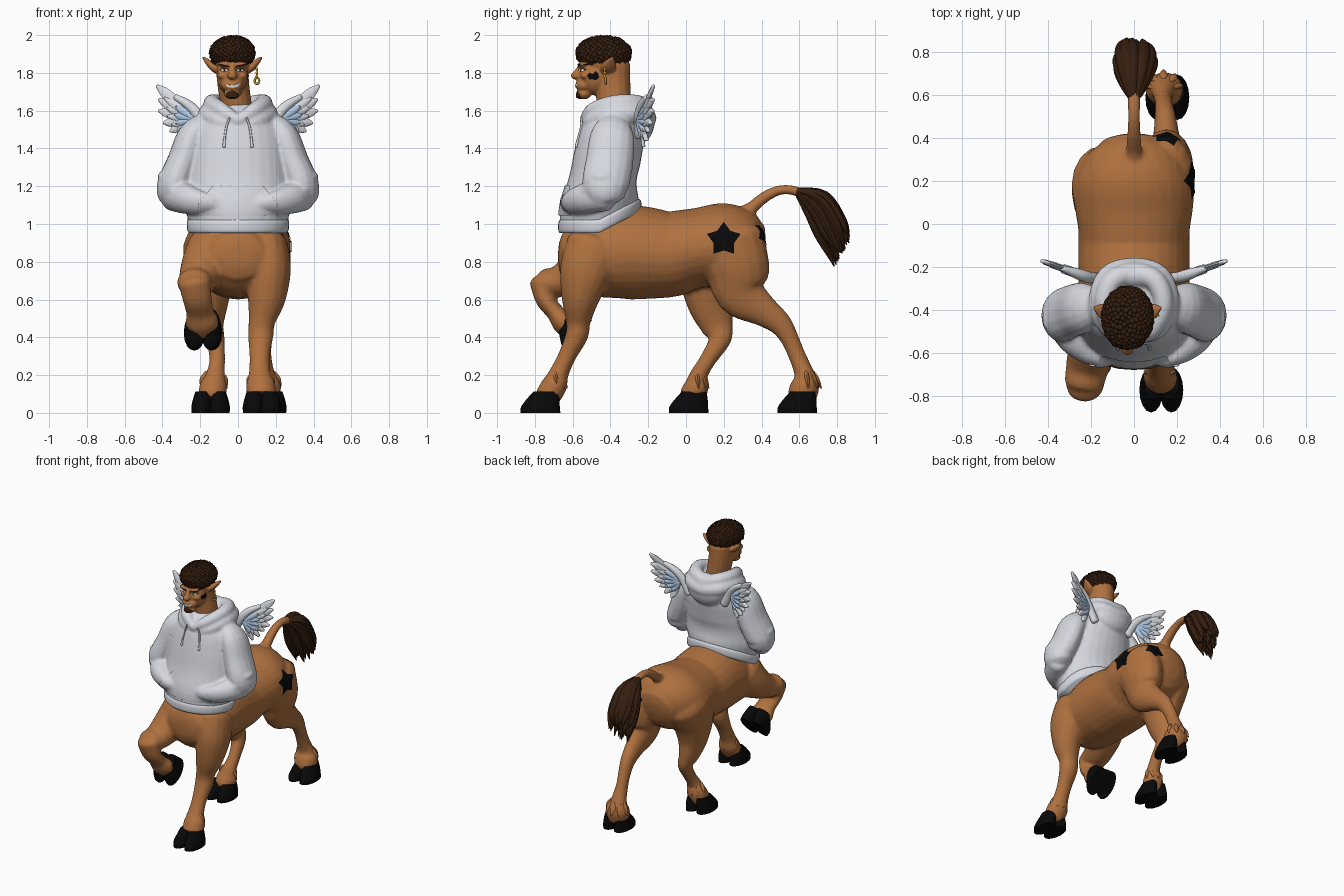
import bpy, bmesh, math, random
from mathutils import Vector, Matrix
from mathutils.bvhtree import BVHTree

if "Cube" in bpy.data.objects:
    bpy.data.objects.remove(bpy.data.objects["Cube"])

random.seed(4)
X, Y, Z = Vector((1, 0, 0)), Vector((0, 1, 0)), Vector((0, 0, 1))


def material(name, *rgb):
    m = bpy.data.materials.new(name)
    m.diffuse_color = (*rgb, 1)
    m.use_nodes = True
    m.node_tree.nodes["Principled BSDF"].inputs["Base Color"].default_value = m.diffuse_color
    return m


SKIN = material("brown skin", .43, .165, .05)
CLOTH = material("pale grey cloth", .67, .69, .74)
FEATHER = material("white feather", .69, .71, .75)
BLUE = material("light blue feather", .42, .58, .78)
BLACK = material("black", .0025, .0025, .0025)
HAIR = material("dark brown hair", .038, .014, .005)
GOLD = material("gold", .6, .4, .05)
WHITE = material("white", .8, .8, .78)


def tube(bm, pts, n=16, sub=4, cap=.6, fixed=None, ref=X, M=None):
    """Smooth tube through (x, y, z, half width, half depth) points."""
    P = [Vector(p) for p in pts]
    S = []
    for i in range(len(P) - 1):
        p0, p1, p2, p3 = P[max(i - 1, 0)], P[i], P[i + 1], P[min(i + 2, len(P) - 1)]
        for k in range(sub):
            t = k / sub
            S.append((p1 * 2 + (p2 - p0) * t + (p0 * 2 - p1 * 5 + p2 * 4 - p3) * t * t
                      + (p1 * 3 - p0 - p2 * 3 + p3) * t ** 3) * .5)
    S.append(P[-1])
    rings = []
    for i, s in enumerate(S):
        d = S[min(i + 1, len(S) - 1)] - S[max(i - 1, 0)]
        rings.append((Vector(s[:3]), s[3], s[4], fixed or Vector(d[:3]).normalized()))

    def ends(r, sign):
        c, a, b, t = r
        h = cap * min(a, b) * sign
        return [(c + t * h * p, a * k, b * k, t) for k, p in ((.87, .5), (.5, .87))], c + t * h
    e0, pole0 = ends(rings[0], -1)
    e1, pole1 = ends(rings[-1], 1)
    if cap:
        rings = e0[::-1] + rings + e1
    M = M or Matrix()
    loops = []
    for c, a, b, t in rings:
        u = (ref - t * t.dot(ref)).normalized()
        v = t.cross(u)
        loops.append([bm.verts.new(M @ (c + u * a * math.cos(j * math.tau / n) + v * b * math.sin(j * math.tau / n)))
                      for j in range(n)])
    for A, B in zip(loops, loops[1:]):
        for j in range(n):
            bm.faces.new((A[j], A[(j + 1) % n], B[(j + 1) % n], B[j]))
    for L, p in ((loops[0], pole0), (loops[-1], pole1)):
        v = bm.verts.new(M @ p)
        for j in range(n):
            bm.faces.new((L[j], L[(j + 1) % n], v))


def ball(bm, c, r, u=20, v=14):
    m = Matrix.Translation(c) @ Matrix.Diagonal((*r, 1))
    bmesh.ops.create_uvsphere(bm, u_segments=u, v_segments=v, radius=1, matrix=m)


def link(name, bm, mat):
    for f in bm.faces:
        f.smooth = True
    me = bpy.data.meshes.new(name)
    bm.to_mesh(me)
    bm.free()
    me.materials.append(mat)
    ob = bpy.data.objects.new(name, me)
    bpy.context.collection.objects.link(ob)
    return ob


def finish(name, bm, mat, voxel=0, smooth=4, sharp=50):
    bmesh.ops.recalc_face_normals(bm, faces=bm.faces[:])
    ob = link(name, bm, mat)
    if voxel:
        r = ob.modifiers.new("blend", 'REMESH')
        r.mode, r.voxel_size, r.use_smooth_shade = 'VOXEL', voxel, True
        s = ob.modifiers.new("soften", 'SMOOTH')
        s.factor, s.iterations = .5, smooth
    else:
        ob.data.set_sharp_from_angle(angle=math.radians(sharp))
    return ob


def tree(ob):
    bpy.context.view_layer.update()
    return BVHTree.FromObject(ob, bpy.context.evaluated_depsgraph_get())


def patch(name, bvh, outline, at, d, mat, off=.004, rings=5, div=4):
    """Thin plate of the given outline laid onto a surface along direction d."""
    d = Vector(d).normalized()
    up = (Z - d * d.z).normalized()
    right = d.cross(up)
    pts = []
    for i, p in enumerate(outline):
        q = outline[(i + 1) % len(outline)]
        pts += [Vector(p).lerp(Vector(q), k / div) for k in range(div)]
    mid = sum(pts, Vector((0, 0))) / len(pts)
    bm = bmesh.new()

    def drop(p):
        o = Vector(at) + right * p.x + up * p.y - d
        hit = bvh.ray_cast(o, d)
        if hit[0] is None:
            hit = bvh.find_nearest(o + d)
        return bm.verts.new(hit[0] - d * off)
    last, n = None, len(pts)
    centre = drop(mid)
    for k in range(1, rings + 1):
        cur = [drop(mid.lerp(p, k / rings)) for p in pts]
        for j in range(n):
            a, b = cur[j], cur[(j + 1) % n]
            bm.faces.new((centre, a, b) if last is None else (last[j], a, b, last[(j + 1) % n]))
        last = cur
    bm.normal_update()
    if sum(f.normal.dot(d) for f in bm.faces) > 0:
        bmesh.ops.reverse_faces(bm, faces=bm.faces[:])
    link(name, bm, mat)


def oval(a, b, n=12):
    return [(a * math.cos(i * math.tau / n), b * math.sin(i * math.tau / n)) for i in range(n)]


def star(r, inner, turn=0):
    return [((r, inner)[i % 2] * math.sin(i * math.pi / 5 + turn), (r, inner)[i % 2] * math.cos(i * math.pi / 5 + turn))
            for i in range(10)]


# Horse body: barrel, four legs and the bare part of the tail, blended together
bm = bmesh.new()
tube(bm, [(0, .355, .86, .17, .16), (0, .31, .87, .225, .2), (0, .2, .885, .275, .225), (0, .08, .875, .275, .212),
          (0, -.02, .857, .26, .218), (0, -.1, .84, .258, .23), (0, -.3, .85, .258, .25), (0, -.45, .83, .25, .22),
          (0, -.57, .83, .215, .19), (0, -.63, .83, .16, .14)], n=28, cap=.35)
tube(bm, [(.14, .22, .9, .14, .2), (.15, .27, .76, .125, .175), (.15, .295, .63, .09, .135), (.15, .41, .54, .062, .085),
          (.145, .495, .475, .05, .064), (.14, .545, .4, .043, .05), (.135, .585, .31, .042, .046), (.135, .625, .21, .06, .053),
          (.138, .63, .15, .088, .076), (.148, .615, .09, .08, .078)])
tube(bm, [(-.15, .185, .89, .14, .195), (-.15, .13, .74, .135, .175), (-.15, .13, .58, .1, .125), (-.14, .165, .46, .065, .088),
          (-.12, .18, .39, .05, .06), (-.11, .115, .28, .042, .044), (-.12, .068, .2, .052, .048),
          (-.13, .055, .14, .074, .066), (-.14, .035, .09, .07, .07)])
tube(bm, [(.15, -.48, .88, .115, .155), (.165, -.53, .75, .115, .14), (.15, -.56, .6, .1, .1), (.125, -.57, .48, .07, .065),
          (.12, -.578, .41, .068, .06), (.115, -.63, .3, .054, .048), (.115, -.672, .21, .058, .052),
          (.12, -.695, .15, .078, .068), (.125, -.73, .09, .076, .068)])
tube(bm, [(-.15, -.47, .87, .12, .155), (-.18, -.54, .78, .122, .13), (-.215, -.66, .7, .102, .088),
          (-.233, -.745, .69, .092, .074)])
tube(bm, [(-.23, -.76, .69, .085, .068), (-.215, -.745, .6, .078, .052), (-.2, -.69, .53, .075, .048),
          (-.19, -.65, .48, .09, .062), (-.185, -.61, .44, .07, .06)])
tube(bm, [(0, .27, 1.04, .045, .05), (0, .34, 1.08, .038, .034), (0, .42, 1.145, .032, .03), (0, .5, 1.18, .028, .026),
          (0, .58, 1.175, .03, .026), (0, .65, 1.14, .03, .026)])
body = finish("horse_body", bm, SKIN, .0125, 3)

# Small shaggy tufts behind the ankles
bm = bmesh.new()
for x, y, k in ((.138, .62, 1.15), (-.128, .045, .9), (.12, -.705, .9)):
    for i in range(5):
        c, s = math.cos(.3 + i * .64) * k, math.sin(.3 + i * .64) * k
        tube(bm, [(x + .045 * c, y + .045 * s, .215, .01, .01), (x + .062 * c, y + .064 * s, .175, .022, .014),
                  (x + .08 * c, y + .084 * s, .13, .003, .003)], n=8, sub=3)
finish("ankle_tufts", bm, SKIN)

# Cloven hooves, the front left one lifted
lifted = Matrix.Translation((-.185, -.565, .41)) @ Matrix.Rotation(math.radians(50), 4, 'X')
for name, M in (("front_right_hoof", Matrix.Translation((.127, -.77, 0))), ("front_left_hoof", lifted),
                ("back_right_hoof", Matrix.Translation((.155, .59, 0))),
                ("back_left_hoof", Matrix.Translation((-.145, .015, 0)))):
    bm = bmesh.new()
    for s in (1, -1):
        tube(bm, [(.046 * s, 0, 0, .054, .105), (.047 * s, -.001, .03, .055, .103), (.042 * s, .012, .07, .052, .088),
                  (.036 * s, .028, .112, .045, .066)], cap=0, fixed=Z, M=M)
    finish(name, bm, BLACK)

# Tail tuft of overlapping strands
bm = bmesh.new()
for i in range(40):
    w, s = random.uniform(-1, 1), random.uniform(-1, 1)
    k = math.sqrt(1 - .5 * w * w) * s
    h = (w + 1) / 2
    tube(bm, [(.018 * s, .595, 1.165 + .014 * w, .018, .015), (.062 * k, .695 + .04 * w, 1.095 + .055 * w, .032, .026),
              (.085 * k, .77 + .058 * w, .965 + .05 * w, .03, .025),
              (.075 * k, .78 + .085 * h, .765 + .15 * h + random.uniform(-.01, .06), .003, .003)], n=8)
finish("tail_tuft", bm, HAIR)


# Hooded jumper: torso, sleeves and folded hood; the lower edge rises toward the back
def lift_back(bm):
    for v in bm.verts:
        v.co.z += .115 * max(0, (v.co.y + .46) / .22) * min(1, max(0, (1.3 - v.co.z) / .25))


bm = bmesh.new()
tube(bm, [(0, -.458, 1.0, .255, .208), (0, -.46, 1.08, .278, .205), (0, -.44, 1.22, .272, .182), (0, -.415, 1.36, .262, .178),
          (0, -.39, 1.48, .242, .172), (0, -.375, 1.56, .18, .148), (0, -.37, 1.615, .115, .112)], n=28, cap=.2)
lift_back(bm)
ball(bm, (0, -.24, 1.55), (.15, .075, .12))
for grow, dz, fat, front in ((1, 0, 1, (0, -.535, 1.545, .03, .03)), (1.17, -.055, 1.1, (0, -.525, 1.51, .03, .03))):
    half = [(.085, -.49, 1.6, .042, .042), (.138, -.38, 1.635, .048, .046), (.1, -.265, 1.635, .05, .05)]
    half = [(x * grow, -.37 + (y + .37) * (1.02 if y < -.4 else grow), z + dz, a * fat, b * fat) for x, y, z, a, b in half]
    tube(bm, [front] + half + [(0, -.37 + .14 * grow, 1.615 + dz, .05, .05)]
         + [(-p[0], *p[1:]) for p in half[::-1]] + [front], ref=Z)
for s in (1, -1):
    tube(bm, [(.17 * s, -.38, 1.51, .08, .09), (.24 * s, -.39, 1.46, .083, .118), (.287 * s, -.405, 1.33, .088, .126),
              (.335 * s, -.425, 1.21, .093, .125), (.34 * s, -.42, 1.15, .087, .105)])
    tube(bm, [(.34 * s, -.43, 1.155, .08, .088), (.28 * s, -.53, 1.135, .078, .082), (.21 * s, -.595, 1.115, .055, .068),
              (.13 * s, -.61, 1.105, .045, .055)])
    # sleeve folds at the elbow and cuff
    for x, y, z, r in ((.375, -.44, 1.25, .07), (.335, -.5, 1.18, .062), (.255, -.58, 1.15, .052)):
        ball(bm, (x * s, y, z), (r * .75, r, r * .5), 12, 8)
jumper = finish("jumper", bm, CLOTH, .0105, 2)

bm = bmesh.new()
tube(bm, [(0, -.455, .952, .258, .212), (0, -.456, .965, .268, .22), (0, -.457, 1.005, .271, .219),
          (0, -.458, 1.022, .264, .21)], n=40, cap=0, sub=3, fixed=Z)
lift_back(bm)
finish("jumper_hem", bm, CLOTH)
cloth = tree(jumper)
patch("front_pocket", cloth, [(-.13, .095), (.13, .095), (.21, 0), (.21, -.065), (-.21, -.065), (-.21, 0)],
      (0, -.6, 1.11), Y, CLOTH, .008, 8, 6)
bm = bmesh.new()
for s in (1, -1):
    cord = []
    for x, z, r in ((.045, 1.56, .006), (.06, 1.52, .006), (.07, 1.46, .006), (.074, 1.41, .009)):
        p = cloth.ray_cast(Vector((x * s, -1.5, z)), Y)[0]
        cord.append((p.x, p.y - .003, z, r, r))
    tube(bm, cord, n=8)
finish("drawstrings", bm, CLOTH)

# Head with neck, face features and pointed ears, blended together
bm = bmesh.new()
tube(bm, [(0, -.37, 1.5, .09, .09), (-.01, -.38, 1.63, .083, .09), (-.025, -.39, 1.74, .084, .096),
          (-.03, -.395, 1.84, .085, .1)])
H = -.03
for c, r in (((0, -.43, 1.87), (.094, .13, .1)), ((0, -.475, 1.785), (.084, .096, .105)),
             ((0, -.54, 1.69), (.045, .038, .03)), ((0, -.54, 1.735), (.058, .046, .04)),
             ((0, -.58, 1.785), (.027, .03, .021))):
    ball(bm, (c[0] + H, c[1], c[2]), r)
tube(bm, [(H, -.545, 1.85, .015, .018), (H, -.566, 1.815, .016, .018), (H, -.586, 1.79, .02, .018)])
for s in (1, -1):
    ball(bm, (H + .04 * s, -.548, 1.845), (.04, .025, .014))
    ball(bm, (H + .052 * s, -.53, 1.785), (.028, .03, .02))
    tube(bm, [(H + .06 * s, -.425, 1.805, .034, .022), (H + .1 * s, -.412, 1.83, .042, .022),
              (H + .132 * s, -.398, 1.86, .028, .015), (H + .156 * s, -.388, 1.883, .006, .006)], ref=Y)
head = finish("head", bm, SKIN, .006, 3)

# Curly hair and goatee
bm = bmesh.new()
ball(bm, (H, -.435, 1.9), (.11, .137, .082))
for i in range(330):
    q = 1 - 1.6 * (i + .5) / 330
    a, r = i * 2.39996, math.sqrt(1 - q * q)
    p = Vector((H + .11 * r * math.cos(a), -.435 + .137 * r * math.sin(a), 1.905 + .082 * q))
    if p.z > (1.862 if p.y < -.5 else 1.842):
        bmesh.ops.create_icosphere(bm, subdivisions=1, radius=random.uniform(.012, .019), matrix=Matrix.Translation(p))
finish("curly_hair", bm, HAIR, sharp=80)
bm = bmesh.new()
tube(bm, [(H, -.57, 1.704, .01, .008), (H, -.568, 1.692, .032, .014), (H, -.562, 1.676, .032, .02),
          (H, -.56, 1.668, .014, .012)])
finish("goatee", bm, HAIR)

# Face plates
face = tree(head)
for s, side in ((1, "right"), (-1, "left")):
    at = (H + .042 * s, -.55, 1.815)
    patch(side + "_eyelid_line", face, oval(.025, .01), (at[0], at[1], at[2] + .002), Y, HAIR, .003, 3, 1)
    patch(side + "_eye", face, oval(.018, .006), at, Y, WHITE, .0045, 3, 1)
    patch(side + "_pupil", face, oval(.006, .006), at, Y, BLACK, .006, 2, 1)
    patch(side + "_eyebrow", face, [(-.03 * s, -.008), (.03 * s, .008), (.034 * s, .002), (-.028 * s, -.017)],
          (H + .045 * s, -.55, 1.843), Y, HAIR, .004, 3, 3)
patch("smile", face, [(-.036, .008), (-.02, .003), (.02, .005), (.042, .016), (.032, -.004), (.005, -.012), (-.026, -.007)],
      (H, -.55, 1.732), Y, WHITE, .004, 3, 3)
patch("cheek_spot", face, [(-.034, .004), (-.02, .018), (-.004, .012), (.012, .026), (.024, .016), (.03, -.008),
                           (.012, -.022), (-.008, -.016), (-.02, -.02)], (0, -.49, 1.783), -X, BLACK, .004, 4, 3)

# Star spots on the right haunch and rump
hide = tree(body)
patch("haunch_star", hide, star(.094, .058), (.2, .2, .918), -X, BLACK, .005, 8, 5)
patch("rump_star", hide, star(.072, .048, .5), (.142, .385, .935), (-.45, -.75, -.42), BLACK, .005, 8, 5)

# Earring
bm = bmesh.new()
tube(bm, [(.1 + .012 * math.cos(i * math.tau / 12), -.425, 1.758 + .016 * math.sin(i * math.tau / 12), .006, .006)
          for i in range(13)], n=8, sub=2, ref=Y)
for z in (1.782, 1.8, 1.818):
    ball(bm, (.1, -.43, z), (.007, .007, .01), 10, 8)
finish("earring", bm, GOLD)


# Feathered wings
def feather(bm, s, degrees, length, wide, thick):
    pts, ang = [], math.radians(degrees)
    for f, w in ((.1, .6), (.45, 1), (.8, .95), (1, .3)):
        x = .22 + length * f * math.cos(ang)
        pts.append((x * s, -.247 + (x - .22) * .36, 1.55 + length * f * math.sin(ang), thick, wide * w))
    tube(bm, pts, n=10, ref=Y)


FAN = ((41, .275), (29, .225), (14, .203), (-5, .172), (-23, .15), (-45, .148), (-66, .152))
for s, side in ((1, "right"), (-1, "left")):
    bm, blue = bmesh.new(), bmesh.new()
    for i, (a, l) in enumerate(FAN):
        feather(bm, s, a, l, .03 - .001 * i, .01 + .003 * (i % 2))
        if i < 6:
            feather(bm, s, a - 6, l * .74, .024, .016)
    for a, l in ((34, .125), (14, .115), (-8, .105), (-32, .1), (-58, .095)):
        feather(blue, s, a, l, .024, .022)
    tube(bm, [(.15 * s, -.25, 1.47, .024, .03), (.2 * s, -.25, 1.56, .026, .03), (.255 * s, -.234, 1.625, .026, .026),
              (.33 * s, -.207, 1.672, .014, .016)], ref=Y)
    finish(side + "_wing", bm, FEATHER)
    finish(side + "_wing_inner_feathers", blue, BLUE)
